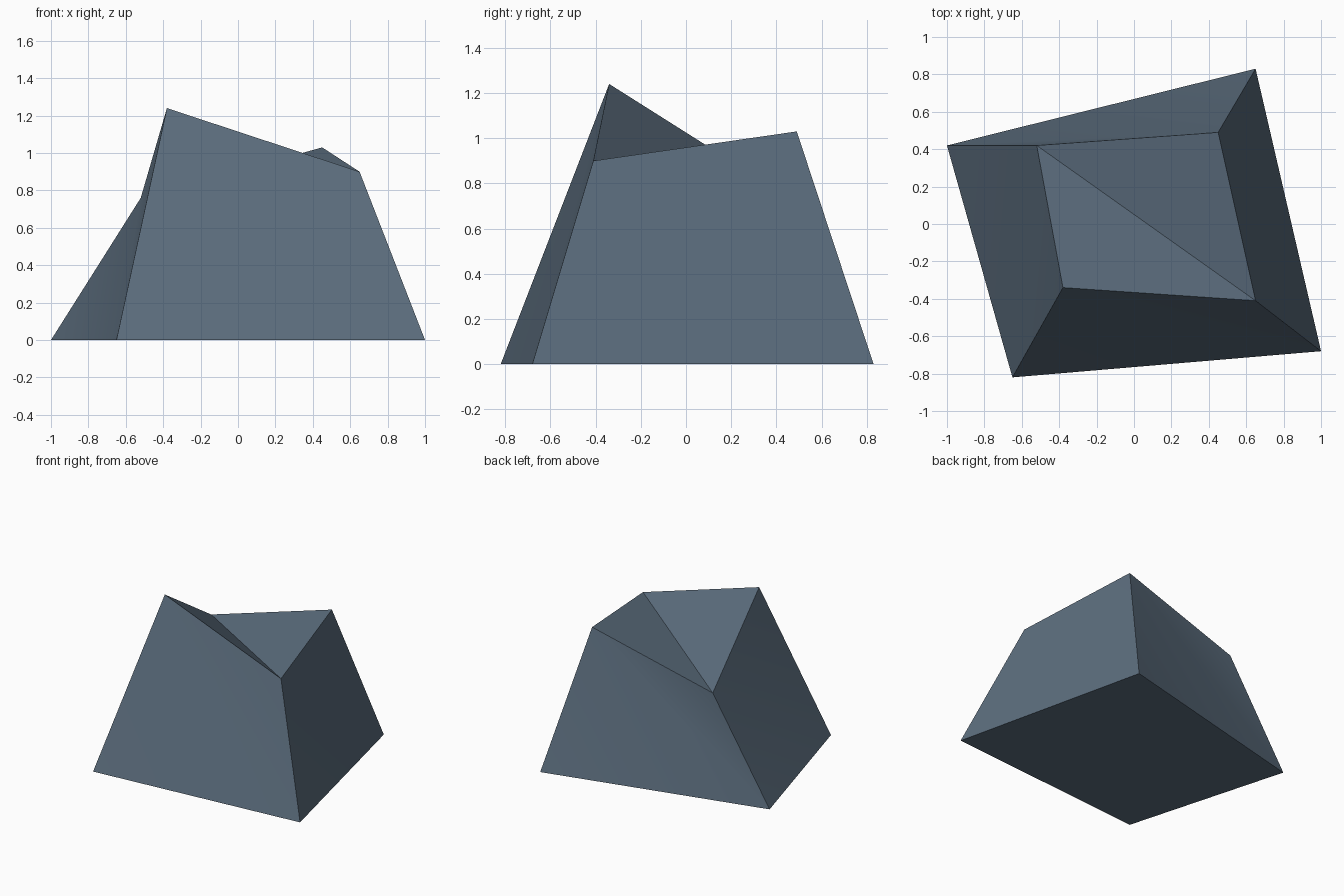
import bpy
import bmesh
import math

cube = bpy.data.objects.get("Cube")
if cube:
    bpy.data.objects.remove(cube, do_unlink=True)

# Slate stone colour
slate = bpy.data.materials.new("slate_blue_grey")
slate.use_nodes = True
colour = (0.105, 0.152, 0.205, 1.0)
slate.diffuse_color = colour
bsdf = slate.node_tree.nodes["Principled BSDF"]
bsdf.inputs["Base Color"].default_value = colour
bsdf.inputs["Roughness"].default_value = 0.9

# Footprint and crown corners, counter-clockwise seen from above
footprint = [(-1.0, 0.42, 0), (-0.65, -0.82, 0), (1.0, -0.68, 0), (0.65, 0.83, 0)]
crown = [(-0.52, 0.42, 0.76), (-0.38, -0.34, 1.24), (0.65, -0.41, 0.90), (0.45, 0.49, 1.03)]

bm = bmesh.new()
base = [bm.verts.new(p) for p in footprint]
top = [bm.verts.new(p) for p in crown]

# Slightly twisted sides, each split from its lower corner to the opposite upper one
for i in range(4):
    j = (i + 1) % 4
    bm.faces.new((base[i], base[j], top[i]))
    bm.faces.new((base[j], top[j], top[i]))

# Creased top and flat underside
bm.faces.new((top[0], top[1], top[2]))
bm.faces.new((top[0], top[2], top[3]))
bm.faces.new(base[::-1])
bm.normal_update()

mesh = bpy.data.meshes.new("rock")
bm.to_mesh(mesh)
bm.free()
mesh.materials.append(slate)
rock = bpy.data.objects.new("rock", mesh)
bpy.context.collection.objects.link(rock)

# Soft shading across each side, sharp at the block's edges
bpy.ops.object.select_all(action="DESELECT")
rock.select_set(True)
bpy.context.view_layer.objects.active = rock
bpy.ops.object.shade_smooth_by_angle(angle=math.radians(30))
